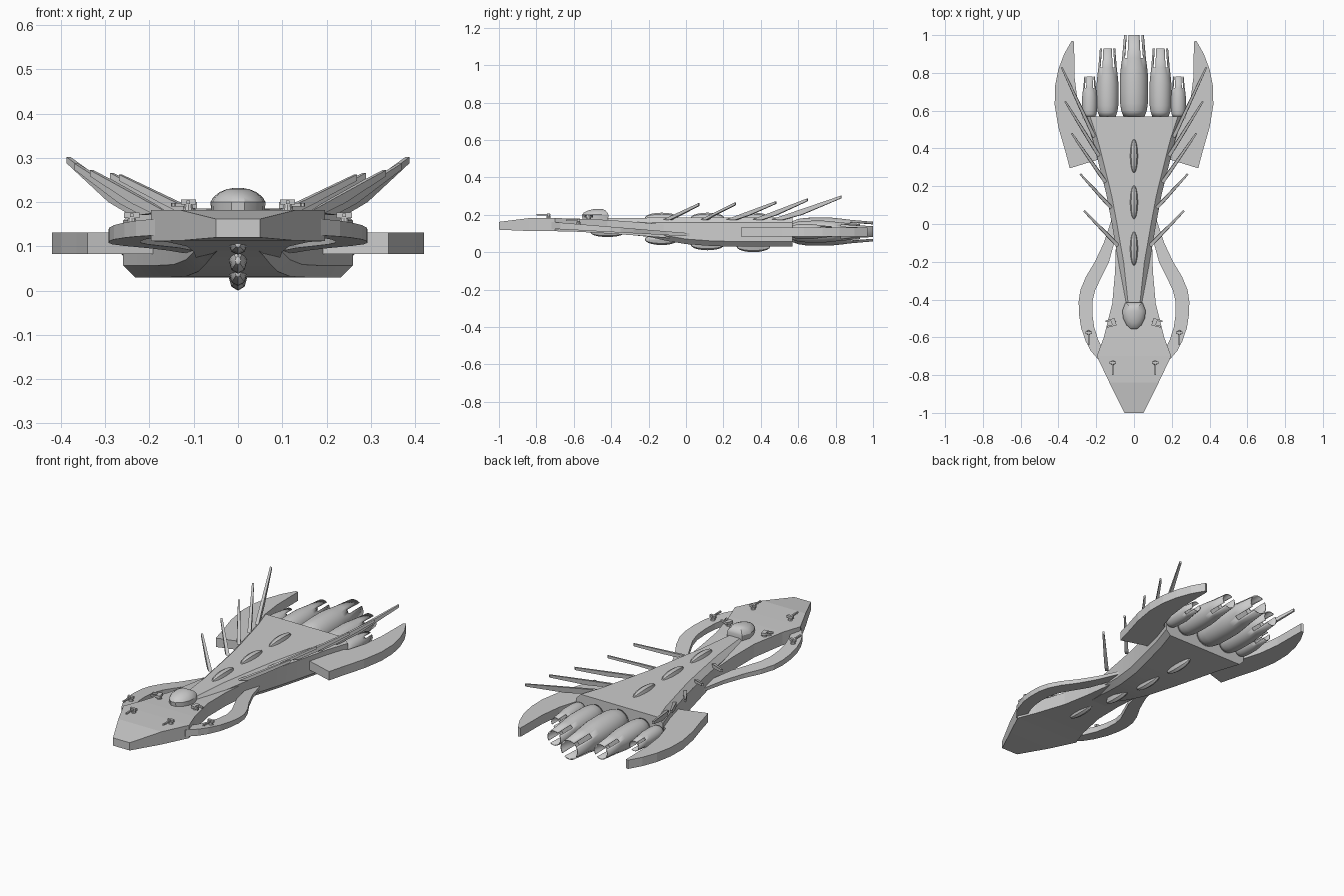
import bpy, bmesh, math
from mathutils import Vector, Matrix

if "Cube" in bpy.data.objects:
    bpy.data.objects.remove(bpy.data.objects["Cube"])


def finish(name, bm, smooth=False):
    bmesh.ops.recalc_face_normals(bm, faces=bm.faces[:])
    me = bpy.data.meshes.new(name)
    bm.to_mesh(me)
    bm.free()
    ob = bpy.data.objects.new(name, me)
    bpy.context.collection.objects.link(ob)
    if smooth:
        bpy.ops.object.select_all(action='DESELECT')
        ob.select_set(True)
        bpy.context.view_layer.objects.active = ob
        bpy.ops.object.shade_smooth_by_angle(angle=math.radians(30))
    return ob


def loft(name, rings, smooth=False):
    """Skin equal-length rings of points and cap both ends."""
    bm = bmesh.new()
    vs = [[bm.verts.new(p) for p in r] for r in rings]
    n = len(vs[0])
    for a, b in zip(vs, vs[1:]):
        for i in range(n):
            j = (i + 1) % n
            bm.faces.new((a[i], a[j], b[j], b[i]))
    bm.faces.new(vs[0])
    bm.faces.new(vs[-1])
    return finish(name, bm, smooth)


def box_ring(y, x0, x1, z0, z1):
    return [(x0, y, z0), (x1, y, z0), (x1, y, z1), (x0, y, z1)]


def chamfer_ring(y, w, z0, z1):
    c = min(0.027, w * 0.4)
    half = [(w - c, z0), (w, z0 + c), (w, z1 - c), (w - c, z1)]
    return [(x, y, z) for x, z in half] + [(-x, y, z) for x, z in half[::-1]]


# Main hull, flaring from the neck to the stern
loft("main_hull", [chamfer_ring(*s) for s in [
    (-0.43, 0.05, 0.105, 0.182), (-0.2, 0.082, 0.082, 0.184), (-0.1, 0.1, 0.06, 0.185),
    (0.0, 0.117, 0.043, 0.185), (0.15, 0.145, 0.032, 0.185), (0.3, 0.182, 0.03, 0.185),
    (0.45, 0.22, 0.03, 0.185), (0.57, 0.26, 0.03, 0.185)]], True)

# Flat bow plate
loft("bow_plate", [box_ring(y, -w, w, a, b) for y, w, a, b in [
    (-1.0, 0.05, 0.12, 0.162), (-0.84, 0.13, 0.113, 0.182), (-0.7, 0.197, 0.112, 0.182),
    (-0.6, 0.16, 0.11, 0.18), (-0.42, 0.115, 0.1, 0.172), (-0.25, 0.1, 0.088, 0.16),
    (-0.08, 0.095, 0.075, 0.145), (0.05, 0.07, 0.07, 0.13)]])

# Bridge dome: rounded front, flat back
outline = [(0.045, -0.415), (0.062, -0.46), (0.057, -0.5), (0.04, -0.535), (0.015, -0.556)]
outline += [(-x, y) for x, y in outline[::-1]]
loft("bridge_dome", [[(x * s, -0.46 + (y + 0.46) * s, z) for x, y in outline]
     for z, s in [(0.17, 0.97), (0.2, 1), (0.211, 0.9), (0.222, 0.68), (0.229, 0.42), (0.232, 0.15)]], True)


# Keel and dorsal lens-shaped blisters
def lens(name, y, z, rz):
    bm = bmesh.new()
    bmesh.ops.create_uvsphere(bm, u_segments=8, v_segments=10, radius=1)
    bm.transform(Matrix.Translation((0, y, z)) @ Matrix.Diagonal((0.021, 0.09, rz, 1))
                 @ Matrix.Rotation(math.pi / 2, 4, 'X'))
    finish(name, bm, True)


for i, (y, low) in enumerate([(-0.13, 0.068), (0.115, 0.04), (0.36, 0.03)]):
    lens(f"dorsal_blister_{i}", y, 0.183, 0.028)
    lens(f"keel_blister_{i}", y, low, 0.03)
lens("keel_blister_bow", -0.42, 0.104, 0.023)


# Engines: lathed shells with slotted nozzles
def engine(name, x, length, r):
    bm = bmesh.new()
    n, y0 = 32, 0.565
    prof = [(0, 0.72), (0.08, 0.9), (0.17, 0.98), (0.3, 1), (0.48, 1), (0.6, 0.93), (0.72, 0.84), (1, 0.7)]

    def ring(t, k):
        return [bm.verts.new((x + r * k * math.cos(2 * math.pi * i / n), y0 + t * length,
                              0.11 + r * k * math.sin(2 * math.pi * i / n))) for i in range(n)]
    rings = [ring(t, k) for t, k in prof]
    for q, (a, b) in enumerate(zip(rings, rings[1:])):
        for i in range(n):
            if q == len(rings) - 2 and i % 8 in (3, 4):
                continue
            j = (i + 1) % n
            bm.faces.new((a[i], a[j], b[j], b[i]))
    ob = finish(name, bm, True)
    mod = ob.modifiers.new("wall", 'SOLIDIFY')
    mod.thickness = 0.08 * r
    mod.offset = -1
    # Recessed bulkhead inside the nozzle
    bm = bmesh.new()
    bmesh.ops.create_circle(bm, cap_ends=True, segments=n, radius=r * 0.86)
    bm.transform(Matrix.Translation((x, y0 + 0.66 * length, 0.11)) @ Matrix.Rotation(-math.pi / 2, 4, 'X'))
    finish(name + "_bulkhead", bm)


engine("engine_centre", 0, 0.435, 0.075)


# Small gun turret: post, crossbar and barrel
def turret(name, x, y, z, parts, angle=0):
    bm = bmesh.new()
    for loc, size in parts:
        bmesh.ops.create_cube(bm, size=1, matrix=Matrix.Translation(loc) @ Matrix.Diagonal((*size, 1)))
    bmesh.ops.create_cone(bm, cap_ends=True, segments=10, radius1=0.014, radius2=0.009, depth=0.02,
                          matrix=Matrix.Translation((0, 0, 0.004)))
    bm.transform(Matrix.Translation((x, y, z)) @ Matrix.Rotation(angle, 4, 'Z'))
    finish(name, bm)


single = [((0, 0, 0.02), (0.034, 0.014, 0.012)), ((0, -0.028, 0.02), (0.008, 0.075, 0.008))]
double = [((0, 0, 0.015), (0.04, 0.022, 0.014)), ((0.015, -0.02, 0.016), (0.009, 0.04, 0.009)),
          ((-0.015, -0.02, 0.016), (0.009, 0.04, 0.009))]

# root, heel and tip of each raised spine
spines = [((0.085, -0.115, 0.175), (-0.03, 0.197), (0.265, 0.07, 0.262)),
          ((0.12, 0.085, 0.175), (0.155, 0.197), (0.285, 0.265, 0.266)),
          ((0.15, 0.22, 0.175), (0.34, 0.197), (0.33, 0.48, 0.272)),
          ((0.185, 0.36, 0.175), (0.485, 0.198), (0.365, 0.65, 0.287)),
          ((0.21, 0.46, 0.175), (0.62, 0.2), (0.383, 0.83, 0.302))]

for s, side in ((1, "right"), (-1, "left")):
    engine(f"engine_middle_{side}", s * 0.14, 0.365, 0.058)
    engine(f"engine_outer_{side}", s * 0.235, 0.215, 0.04)

    # Curved side loop joining bow and neck
    loft(f"side_loop_{side}", [box_ring(y, s * a, s * b, 0.125 - (y + 0.72) * 0.055,
                                        0.162 - (y + 0.72) * 0.082) for y, a, b in [
        (-0.72, 0.15, 0.188), (-0.67, 0.16, 0.23), (-0.62, 0.187, 0.256), (-0.55, 0.21, 0.28),
        (-0.48, 0.22, 0.291), (-0.41, 0.22, 0.293), (-0.35, 0.205, 0.284), (-0.28, 0.172, 0.255),
        (-0.2, 0.132, 0.207), (-0.1, 0.105, 0.16), (0.02, 0.07, 0.12)]])

    # Swept stern fin
    fin = [(0.16, 0.35), (0.34, 0.295), (0.365, 0.39), (0.4, 0.51), (0.42, 0.63), (0.418, 0.73),
           (0.4, 0.82), (0.37, 0.9), (0.33, 0.97), (0.317, 0.965), (0.315, 0.78), (0.3, 0.66),
           (0.27, 0.56), (0.18, 0.5)]
    loft(f"stern_fin_{side}", [[(s * x, y, z) for x, y in fin] for z in (0.083, 0.131)])

    # Row of raised blade spines
    for i, (root, (hy, hz), tip) in enumerate(spines):
        r, t = Vector(root), Vector(tip)
        k = (hy - r.y) / (t.y - r.y)
        h = Vector((r.x + (t.x - r.x) * k, hy, hz))
        mid = r.lerp(h, 0.35) - Vector((0, 0, 0.012))
        n = Vector((t.y - r.y, r.x - t.x, 0)).normalized()
        pts = [(r, 0.009), (mid, 0.01), (h, 0.009), (t - Vector((0, 0, 0.014)), 0.005), (t, 0.005)]
        loft(f"spine_{side}_{i}", [[(s * (p + n * w * d).x, (p + n * w * d).y, p.z) for p, w in pts]
                                   for d in (-1, 1)])

    turret(f"bow_turret_{side}", s * 0.112, -0.735, 0.18, single)
    turret(f"loop_turret_{side}", s * 0.24, -0.575, 0.15, single)
    turret(f"twin_turret_{side}", s * 0.108, -0.52, 0.178, double, s * math.radians(75))
